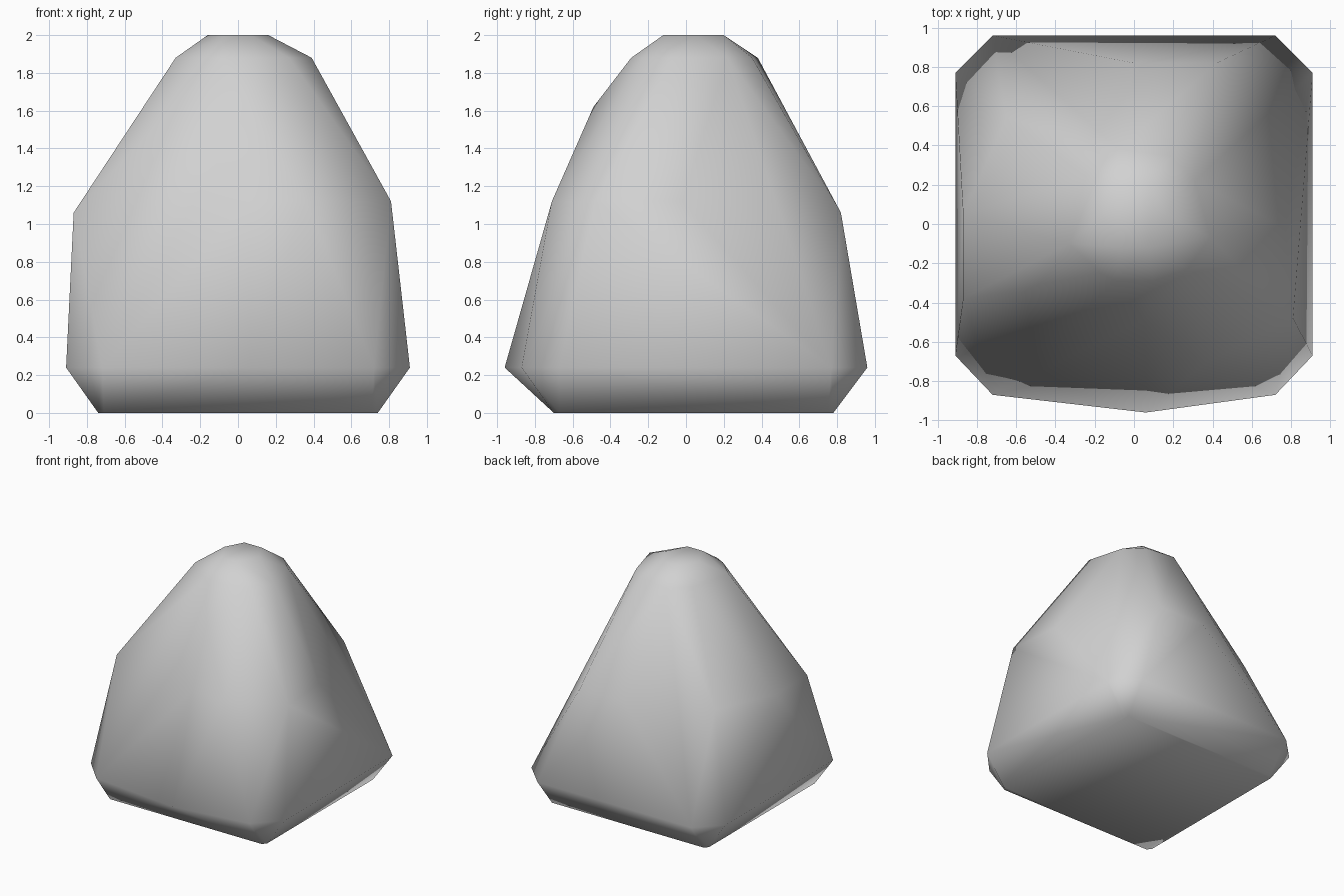
import bpy
import bmesh
import math

# Remove the default cube only
cube = bpy.data.objects.get("Cube")
if cube:
    bpy.data.objects.remove(cube, do_unlink=True)


def make_material(name, value):
    mat = bpy.data.materials.new(name)
    mat.use_nodes = True
    colour = (value, value, value, 1.0)
    mat.diffuse_color = colour
    bsdf = mat.node_tree.nodes["Principled BSDF"]
    bsdf.inputs["Base Color"].default_value = colour
    bsdf.inputs["Roughness"].default_value = 0.9
    return mat


def both_sides(points):
    """Repeat each outline point on the other side of x = 0."""
    return [(side * x, y) for x, y in points for side in (-1, 1)]


# Outlines of the boulder, from the ground up: height and its corner points
base = both_sides([(0.74, 0.75), (0.71, 0.78), (0.74, -0.67), (0.71, -0.70)])
rim = both_sides([(0.72, 0.96), (0.91, 0.77), (0.91, -0.67), (0.72, -0.87)])
rim.append((0.06, -0.96))
shoulder_low = [(0.0, 0.82), (0.42, 0.82), (-0.65, 0.54),
                (-0.87, 0.05), (-0.87, -0.38)]
shoulder_high = [(0.77, -0.02), (0.81, -0.48), (0.36, -0.71), (0.06, -0.69)]
brow = [(0.05, -0.49)]
crown = [(-0.33, -0.10), (-0.17, -0.25), (-0.09, -0.29), (0.10, -0.29),
         (0.27, -0.23), (0.39, -0.07), (0.31, 0.22), (0.18, 0.35),
         (-0.08, 0.38), (-0.24, 0.25)]
peak = both_sides([(0.16, 0.05), (0.08, 0.20), (0.07, -0.12)])

levels = [(0.0, base), (0.24, rim), (1.06, shoulder_low),
          (1.12, shoulder_high), (1.62, brow), (1.88, crown), (2.0, peak)]

# Wrap a convex skin around the outlines
bm = bmesh.new()
for z, outline in levels:
    for x, y in outline:
        bm.verts.new((x, y, z))
hull = bmesh.ops.convex_hull(bm, input=bm.verts[:])
spare = {v for v in hull["geom_interior"] + hull["geom_unused"]
         if isinstance(v, bmesh.types.BMVert)}
bmesh.ops.delete(bm, geom=list(spare), context='VERTS')
bmesh.ops.dissolve_limit(bm, angle_limit=math.radians(1),
                         verts=bm.verts[:], edges=bm.edges[:])
bmesh.ops.recalc_face_normals(bm, faces=bm.faces[:])
for face in bm.faces:
    face.smooth = True

# Boulder object
mesh = bpy.data.meshes.new("boulder")
bm.to_mesh(mesh)
bm.free()
mesh.materials.append(make_material("light_grey_stone", 0.64))
boulder = bpy.data.objects.new("boulder", mesh)
bpy.context.collection.objects.link(boulder)
